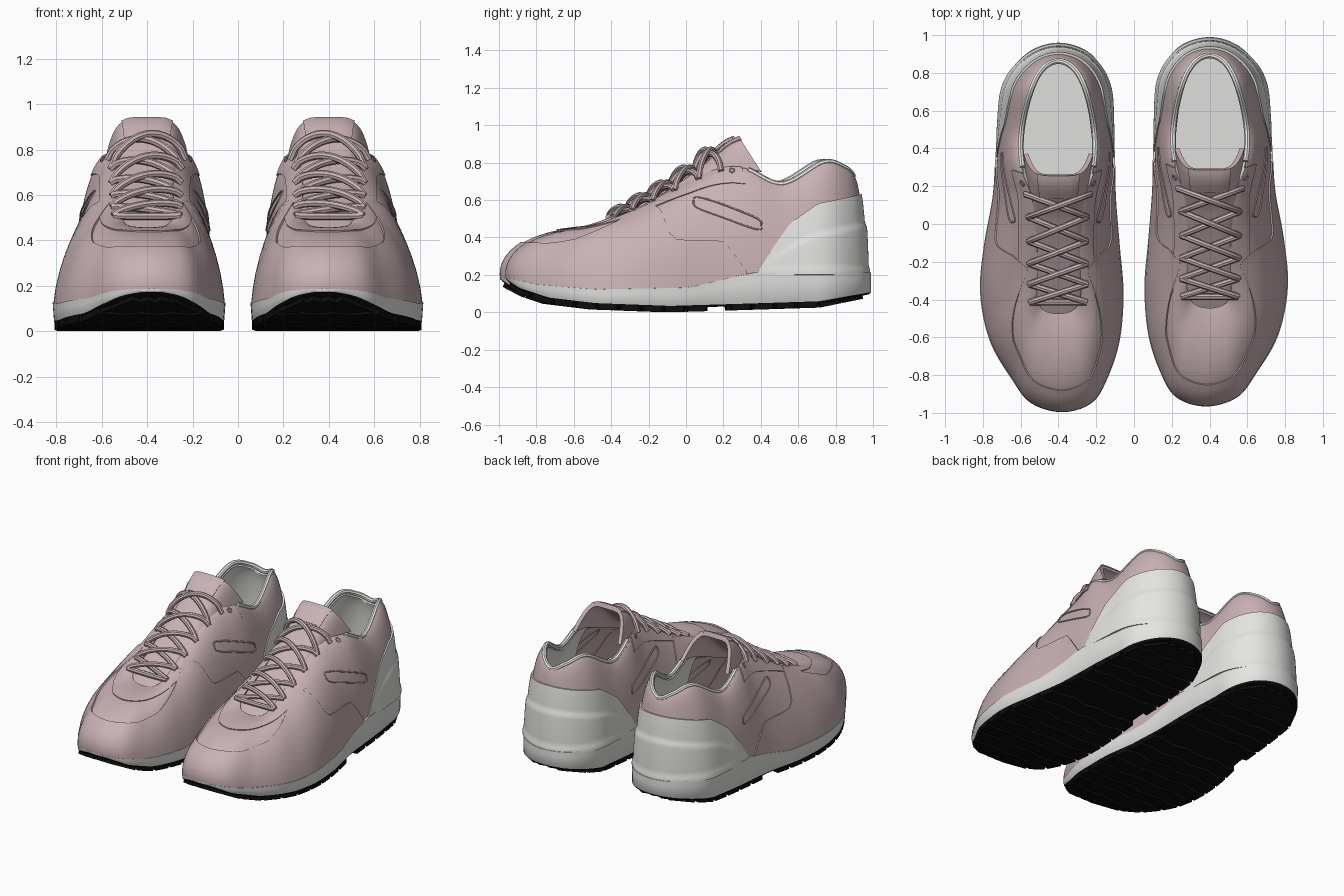
import bpy, bmesh
from math import sin, cos, pi, floor, radians
from mathutils import Vector, Matrix

cube = bpy.data.objects.get("Cube")
if cube:
    bpy.data.objects.remove(cube)


def material(name, rgb):
    m = bpy.data.materials.new(name)
    m.use_nodes = True
    m.diffuse_color = (*rgb, 1)
    m.node_tree.nodes["Principled BSDF"].inputs["Base Color"].default_value = (*rgb, 1)
    return m


PINK = material("dusty pink", (.58, .44, .455))
WHITE = material("off white", (.78, .78, .76))
BLACK = material("black rubber", (.004, .004, .004))

# Toe to heel: base y, inner x, outer x, then top edge y, inner x, outer x, z
ROWS = [(-.97, .38, .38, -.46, .4, .4, .45), (-.925, .23, .54, -.45, .34, .46, .455),
        (-.8, .15, .64, -.42, .3, .5, .47), (-.6, .085, .755, -.36, .28, .515, .51),
        (-.35, .065, .805, -.22, .285, .51, .58), (-.1, .085, .785, -.05, .285, .515, .67),
        (.15, .105, .74, .14, .27, .53, .76), (.35, .11, .725, .3, .215, .59, .77),
        (.55, .12, .71, .5, .205, .6, .69), (.75, .15, .67, .72, .25, .55, .805),
        (.89, .25, .55, .84, .315, .485, .775), (.94, .4, .4, .88, .4, .4, .735)]
HEEL = len(ROWS) - 1
TURN = 2 * HEEL
BULGE = [(0, 1.2), (1, 1.15), (2, 1), (3.5, .78), (8, .75), (10, .9)]
UPPER_LINE = [(-.97, .175), (-.8, .135), (-.5, .11), (0, .12), (.25, .18), (.35, .2)]
GROUND_LINE = [(-.97, .14), (-.9, .095), (-.75, .045), (-.5, .015), (-.1, 0), (.3, .012), (.7, .025), (.97, .08)]
COUNTER_LINE = [(.36, .2), (.45, .34), (.55, .47), (.7, .58), (.94, .63)]
RIDGE_LINE = [(.4, .28), (.65, .42), (.94, .485)]
FLARE = [(.65, 0), (.9, .03)]


def lin(x, table):
    if x <= table[0][0]:
        return table[0][1]
    for (a, p), (b, q) in zip(table, table[1:]):
        if x <= b:
            return p + (q - p) * (x - a) / (b - a)
    return table[-1][1]


def row(u):
    return min(u % TURN, TURN - u % TURN)


def key(i):
    i %= TURN
    r = ROWS[min(i, TURN - i)]
    s = 2 if i <= HEEL else 1
    return Vector((r[s], r[0], r[s + 3], r[3], r[6]))


def around(u):
    """Smooth closed loop through the rows: outer side, heel, inner side."""
    i = floor(u)
    f = u - i
    a, b, c, d = (key(i + n) for n in (-1, 0, 1, 2))
    return b + (c - a) * f * .5 + (a * 2 - b * 5 + c * 4 - d) * f**2 * .5 + (b * 3 - a - c * 3 + d) * f**3 * .5


def raw(u, t):
    xb, yb, xt, yt, zt = around(u)
    k = lin(row(u), BULGE)
    w = k * (1 - cos(t * pi / 2)) + (1 - k) * t
    h = k * sin(t * pi / 2) + (1 - k) * t
    zb = lin(yb, UPPER_LINE)
    return Vector((xb + (xt - xb) * w, yb + (yt - yb) * w, zb + (zt - zb) * h))


def surf(u, t, off=0):
    """Point on the upper, pushed out along its normal."""
    d = .01
    n = (raw(u + d, t) - raw(u - d, t)).cross(raw(u, min(t + d, 1)) - raw(u, max(t - d, 0)))
    return raw(u, t) + n.normalized() * off


def level(u, z):
    """Position up the upper at which height z is reached."""
    a, b = 0, 1
    for _ in range(12):
        m = (a + b) / 2
        a, b = (m, b) if raw(u, m).z < z else (a, m)
    return a


def base(u, off, z):
    p, q = around(u), around(u + .01) - around(u - .01)
    n = Vector((q[1], -q[0], 0)).normalized()
    return Vector((p[0], p[1], z)) + n * off


def sheet(bm, f, nu, nv, closed=False, flip=False):
    """Grid of quads from f(i, j)."""
    cols = nu if closed else nu + 1
    rows = [[bm.verts.new(f(i, j)) for i in range(cols)] for j in range(nv + 1)]
    for j in range(nv):
        for i in range(nu):
            k = (i + 1) % cols
            q = [rows[j][i], rows[j][k], rows[j + 1][k], rows[j + 1][i]]
            bm.faces.new(q[::-1] if flip else q)
    return rows


def pair(name, mesh, mats):
    """Left part and its mirrored right part."""
    for m in mats:
        mesh.materials.append(m)
    mesh.shade_smooth()
    mesh.set_sharp_from_angle(angle=radians(40))
    other = mesh.copy()
    other.transform(Matrix.Scale(-1, 4, (1, 0, 0)))
    other.flip_normals()
    for side, me, y in (("left", mesh, .015), ("right", other, -.015)):
        ob = bpy.data.objects.new(f"{side}_{name}", me)
        ob.location.y = y
        bpy.context.collection.objects.link(ob)


def evaluated(data, thick=0, offset=-1):
    ob = bpy.data.objects.new("temporary", data)
    bpy.context.collection.objects.link(ob)
    if thick:
        m = ob.modifiers.new("thickness", 'SOLIDIFY')
        m.thickness, m.offset = thick, offset
    dg = bpy.context.evaluated_depsgraph_get()
    me = bpy.data.meshes.new_from_object(ob.evaluated_get(dg))
    bpy.data.objects.remove(ob)
    me.materials.clear()
    return me


def finish(name, bm, mats, thick=0, offset=-1):
    me = bpy.data.meshes.new(name)
    bm.to_mesh(me)
    bm.free()
    pair(name, evaluated(me, thick, offset) if thick else me, mats)


def tubes(name, paths, radius, mat, closed=False):
    cu = bpy.data.curves.new(name, 'CURVE')
    cu.dimensions, cu.bevel_depth, cu.bevel_resolution = '3D', radius, 2
    cu.use_fill_caps = True
    for pts in paths:
        sp = cu.splines.new('POLY')
        sp.points.add(len(pts) - 1)
        sp.use_cyclic_u = closed
        for p, v in zip(sp.points, pts):
            p.co = (*v, 1)
    pair(name, evaluated(cu), [mat])


def overlay(name, u0, u1, low, high, off, mat, nu=90, nv=10, flip=False):
    """Raised panel lying on the upper with its rim tucked in."""
    def f(i, j):
        u = u0 + (u1 - u0) * min(max(i - 1, 0), nu - 2) / (nu - 2)
        v = min(max(j - 1, 0), nv - 2) / (nv - 2)
        t = low(u) + (high(u) - low(u)) * v
        rim = i in (0, nu) or j in (0, nv)
        return surf(u, t, -.004 if rim else off(u, t))
    bm = bmesh.new()
    sheet(bm, f, nu, nv, flip=flip)
    finish(name, bm, [mat])


# Upper shell
N = TURN * 6
bm = bmesh.new()
sheet(bm, lambda i, j: surf(i / 6, j / 16), N, 16, closed=True)
finish("upper", bm, [PINK])

# Toe guard with its side wings, and the lace panel around the throat
GUARD = [(0, .46), (1.5, .47), (2.5, .53), (3.3, .7), (4.1, .9), (4.6, .7), (5, .36), (5.6, .3), (6.2, .25), (6.8, .03)]
PANEL = [(0, .74), (2, .76), (5, .76), (7, .7)]
overlay("toe_guard", -6.8, 6.8, lambda u: 0, lambda u: lin(row(u), GUARD), lambda u, t: .008, PINK)
overlay("lace_panel", -6.9, 6.9, lambda u: lin(row(u), PANEL), lambda u: 1, lambda u, t: .006, PINK)


# Heel counter with stepped ridges, thinning out towards the front
def counter_off(u, t):
    p = raw(u, t)
    lower, foot = (min(max((z - p.z) / .03, 0), 1) for z in (lin(p.y, RIDGE_LINE), .25))
    return .004 + (.008 + .01 * lower + .008 * foot) * lin(p.y, [(.36, 0), (.8, 1)])


overlay("heel_counter", 7.05, TURN - 7.05, lambda u: 0, lambda u: level(u, lin(around(u)[1], COUNTER_LINE)),
        counter_off, WHITE, nu=80, nv=30)

# Lining, collar rim and insole
overlay("lining", 6.5, TURN - 6.5, lambda u: .12, lambda u: 1, lambda u, t: -.03, WHITE, flip=True)
tubes("collar_rim", [[surf(7.1 + (TURN - 14.2) * i / 70, 1, -.006) for i in range(71)]], .016, WHITE)
OUTER = [tuple(around(i / 8))[1::-1] for i in range(HEEL * 8 + 1)]
INNER = [tuple(around(TURN - i / 8))[1::-1] for i in range(HEEL * 8 + 1)]


def across(y, s, inset):
    a, b = lin(y, INNER) + inset, lin(y, OUTER) - inset
    return a + (b - a) * s


bm = bmesh.new()
sheet(bm, lambda i, j: Vector((across(-.3 + 1.19 * j / 20, i / 6, .035), -.3 + 1.19 * j / 20, .26 + .004 * j)), 6, 20)
finish("insole", bm, [WHITE])


# Midsole, black underneath
def midsole(i, j):
    u = i / 6
    y = around(u)[1]
    lo, hi, fl = lin(y, GROUND_LINE), lin(y, UPPER_LINE) + .012, lin(y, FLARE)
    z = [lo + .022, min(lo + .034, hi - .012), lo + (hi - lo) * .75, hi, hi + .002][j]
    return base(u, [fl - .006, fl + .004, fl * .9 + .008, fl * .8 + .01, -.02][j], z)


bm = bmesh.new()
ring = sheet(bm, midsole, N, 4, closed=True)[0]
for f in list(bm.faces)[N:]:
    f.material_index = 1
for i in range(N // 2):
    quad = [ring[i], ring[i + 1], ring[N - i - 1], ring[-i]]
    bm.faces.new(list(dict.fromkeys(quad))[::-1])
finish("midsole", bm, [BLACK, WHITE])

# Outsole lugs
bm = bmesh.new()
LUGS = 16
for n in range(LUGS):
    start = -.955 + 1.9 * n / LUGS
    if .05 < start < .15:
        continue

    def lug(i, j):
        y = start + j * .096
        x = across(y, i / 12, -.004 - lin(y, FLARE) / 2)
        y += .01 * sin(i * pi / 2) * (0 < i < 12)
        return Vector((x, y, lin(y, GROUND_LINE)))
    sheet(bm, lug, 12, 1)
finish("outsole_lugs", bm, [BLACK], .03, 1)

# Tongue with a plain patch at the top
RISE = [(-.5, .42), (-.36, .505), (-.1, .66), (.06, .77), (.2, .9), (.24, .925), (.27, .935)]
WIDTH = [(-.5, .13), (.1, .155), (.27, .185)]
DROP = [(-.5, .02), (-.1, .05), (.1, .1), (.27, .18)]
SWEEP = [(0, 0), (.27, .115)]


def tongue(s, y, lift=0):
    bend = abs(s)**5
    return Vector((.4 + s * lin(y, WIDTH), y + bend * lin(y, SWEEP), lin(y, RISE) - bend * lin(y, DROP) + lift))


bm = bmesh.new()
sheet(bm, lambda i, j: tongue(i / 12 - 1, -.5 + .77 * j / 30), 24, 30)
finish("tongue", bm, [PINK], .025)
bm = bmesh.new()
sheet(bm, lambda i, j: tongue((i / 4 - 1) * .62, .15 + .12 * j / 6, .008), 8, 6)
finish("tongue_patch", bm, [PINK], .009)


# Crossed laces
def lace(a, b, lift):
    m = (a + b) / 2
    h = lin(m.y, RISE) + lift - m.z
    return [a.lerp(b, i / 14) + Vector((0, 0, h * max(sin(pi * i / 14), 0)**.6)) for i in range(15)]


def eyelet(n, outer):
    k = 3 + .64 * n
    return surf(k if outer else TURN - k, .9, .01)


paths = [lace(eyelet(0, True), eyelet(0, False), .025)]
for n in range(5):
    for outer in (True, False):
        paths.append(lace(eyelet(n, outer), eyelet(n + 1, not outer), .05 if outer else .028))
tubes("laces", paths, .017, PINK)

# Slanted rounded outline on each flank
flanks = []
for side in (1, -1):
    pts = []
    for i in range(48):
        a = 2 * pi * i / 48
        c, s = [abs(v)**.45 * (1 if v > 0 else -1) for v in (cos(a), sin(a))]
        u = side * (6.35 + .9 * c) % TURN
        pts.append(surf(u, level(u, .53 - .065 * c + .035 * s), .001))
    flanks.append(pts)
tubes("flank_outline", flanks, .005, PINK, closed=True)

# Top eyelets beside the collar
tubes("top_eyelet", [[surf(side * (6.55 + .07 * cos(a * pi / 6)) % TURN, .9 + .04 * sin(a * pi / 6), .006)
                      for a in range(12)] for side in (1, -1)], .005, PINK, closed=True)
